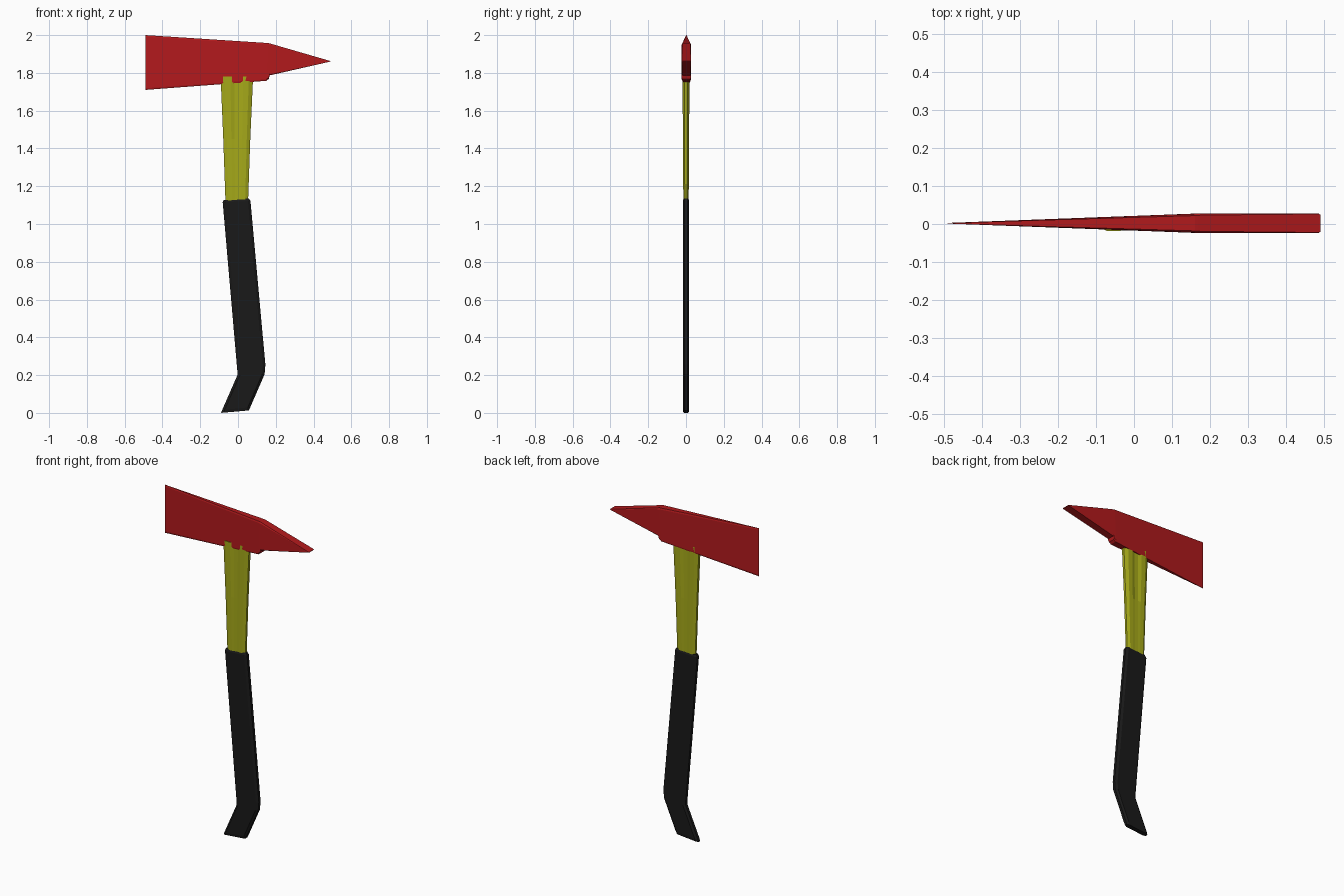
import bpy, bmesh
from mathutils import Vector

if "Cube" in bpy.data.objects:
    bpy.data.objects.remove(bpy.data.objects["Cube"])


def material(name, rgb):
    m = bpy.data.materials.new(name)
    m.diffuse_color = (*rgb, 1)
    m.use_nodes = True
    m.node_tree.nodes["Principled BSDF"].inputs["Base Color"].default_value = m.diffuse_color
    return m


def loft(name, rows, mat, yc=0.0):
    """Rows: (end A xz, end B xz, half thickness, half profile of (along, y) factors)."""
    bm = bmesh.new()
    rings = []
    for a, b, t, prof in rows:
        a, b = Vector(a), Vector(b)
        full = prof + [(s, -y) for s, y in reversed(prof)]
        ring = []
        for s, y in full:
            p = a.lerp(b, s)
            ring.append(bm.verts.new((p.x, yc + y * t, p.y)))
        rings.append(ring)
    n = len(rings[0])
    for r, q in zip(rings, rings[1:]):
        for i in range(n):
            j = (i + 1) % n
            bm.faces.new((r[i], r[j], q[j], q[i]))
    bm.faces.new(rings[0])
    bm.faces.new(rings[-1])
    bmesh.ops.recalc_face_normals(bm, faces=bm.faces)
    me = bpy.data.meshes.new(name)
    bm.to_mesh(me)
    bm.free()
    me.materials.append(mat)
    ob = bpy.data.objects.new(name, me)
    bpy.context.collection.objects.link(ob)
    return ob


def chamfered(c, y=0.6):
    return [(0, y), (c, 1), (1 - c, 1), (1, y)]


def grooved(depth):
    return [(0, .45), (.13, 1), (.3, 1), (.42, 1 - depth),
            (.58, 1 - depth), (.7, 1), (.87, 1), (1, .45)]


red = material("red_paint", (0.45, 0.01, 0.012))
yellow = material("yellow_handle", (0.38, 0.4, 0.01))
black = material("black_grip", (0.01, 0.01, 0.01))

# Head: vertical blade edge, thick socket, small step, horizontal pick edge
loft("axe_head", [
    ((-0.49, 1.71), (-0.49, 2.00), 0.0008, chamfered(.03, .9)),
    ((0.15, 1.758), (0.16, 1.958), 0.025, chamfered(.04, .8)),
    ((0.163, 1.768), (0.168, 1.956), 0.025, chamfered(.04, .8)),
    ((0.168, 1.787), (0.175, 1.954), 0.025, chamfered(.04, .85)),
    ((0.485, 1.859), (0.485, 1.864), 0.025, chamfered(.1, .97)),
    ((0.49, 1.860), (0.49, 1.863), 0.022, chamfered(.1, .97)),
], red, yc=0.002)

# Handle: flared toward the head, groove fading out downward
loft("handle", [
    ((-0.065, 1.08), (0.052, 1.08), 0.014, grooved(0.0)),
    ((-0.078, 1.45), (0.065, 1.45), 0.016, grooved(0.15)),
    ((-0.092, 1.78), (0.08, 1.78), 0.019, grooved(0.4)),
], yellow)

# Grip: leaning sleeve with a kicked-back end
loft("grip", [
    ((-0.075, 1.127), (0.058, 1.135), 0.013, chamfered(.09, .5)),
    ((-0.081, 1.115), (0.066, 1.122), 0.017, chamfered(.09, .5)),
    ((-0.003, 0.215), (0.145, 0.255), 0.017, chamfered(.09, .5)),
    ((-0.003, 0.20), (0.141, 0.205), 0.017, chamfered(.09, .5)),
    ((-0.084, 0.015), (0.065, 0.03), 0.017, chamfered(.09, .5)),
    ((-0.09, 0.0), (0.057, 0.013), 0.014, chamfered(.09, .5)),
], black)
